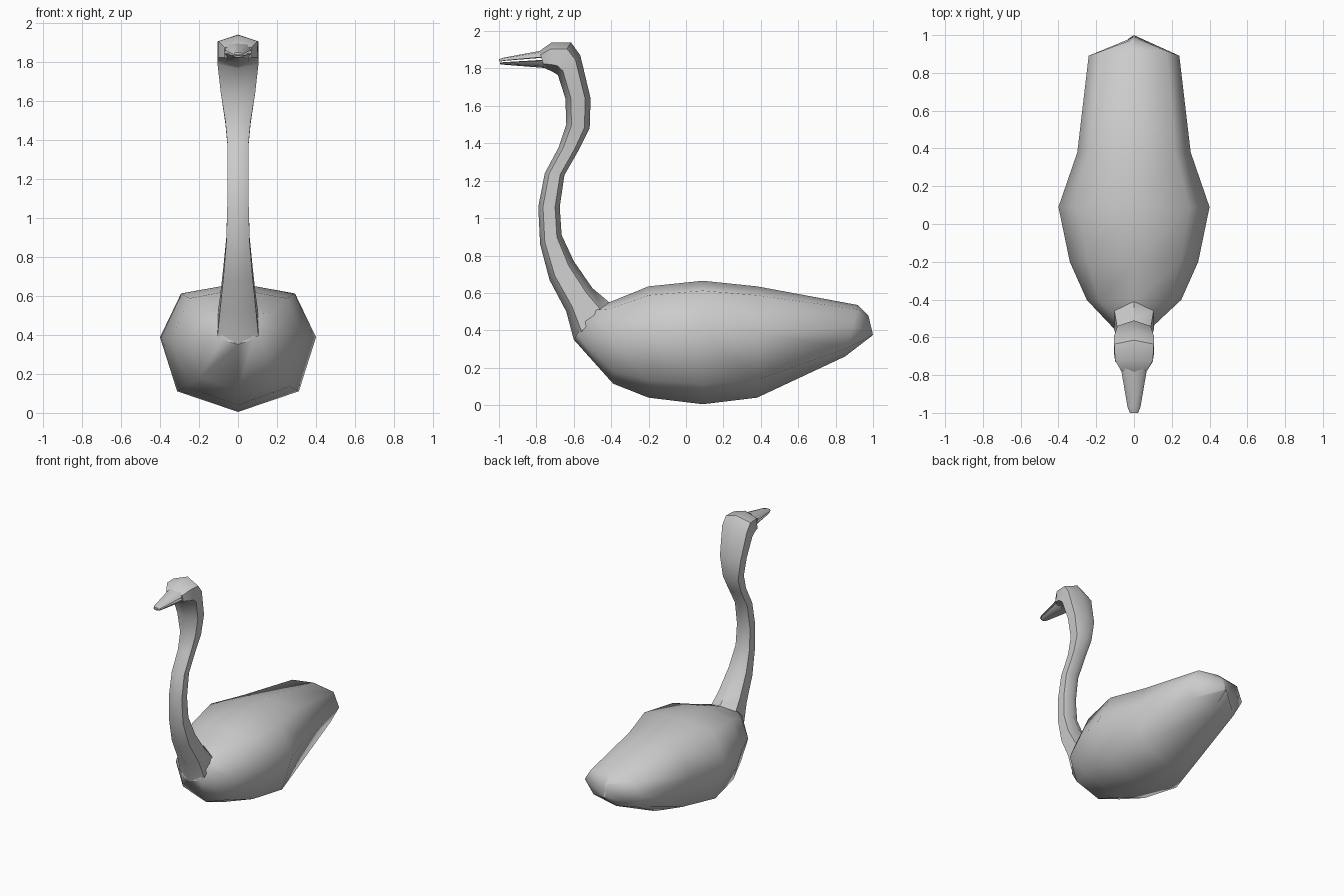
import bpy, bmesh, math


def loft(name, stations, profile, angle=45):
    """Skin rings; station = (y0, z0, y1, z1, half_width), profile = (x factor, t) half outline."""
    bm = bmesh.new()
    full = profile + [(-x, t) for x, t in reversed(profile) if x > 0]
    rings = []
    for y0, z0, y1, z1, w in stations:
        rings.append([bm.verts.new((x * w, y0 + (y1 - y0) * t, z0 + (z1 - z0) * t))
                      for x, t in full])
    n = len(full)
    for a, b in zip(rings, rings[1:]):
        for i in range(n):
            j = (i + 1) % n
            bm.faces.new((a[i], a[j], b[j], b[i]))
    bm.faces.new(rings[0])
    bm.faces.new(rings[-1][::-1])
    bmesh.ops.recalc_face_normals(bm, faces=bm.faces[:])
    me = bpy.data.meshes.new(name)
    bm.to_mesh(me)
    bm.free()
    ob = bpy.data.objects.new(name, me)
    bpy.context.collection.objects.link(ob)
    bpy.ops.object.select_all(action='DESELECT')
    ob.select_set(True)
    bpy.context.view_layer.objects.active = ob
    bpy.ops.object.shade_smooth_by_angle(angle=math.radians(angle))
    return ob


# Body: eight-sided rings from breast to tail wedge (top point, then bottom point)
loft("body", [
    (-0.50, 0.52, -0.60, 0.35, 0.10),
    (-0.41, 0.55, -0.39, 0.115, 0.25),
    (-0.20, 0.635, -0.20, 0.04, 0.34),
    (0.09, 0.665, 0.09, 0.005, 0.40),
    (0.38, 0.635, 0.38, 0.04, 0.30),
    (0.92, 0.535, 0.85, 0.26, 0.24),
    (0.975, 0.48, 1.00, 0.375, 0.01),
], [(0, 0), (0.73, 0.08), (1, 0.42), (0.78, 0.84), (0, 1)], 60)

# Neck and head: six-sided rings along the S curve (front/throat point, then back/crown point)
hexagon = [(0, 0), (1, 0.22), (1, 0.78), (0, 1)]
loft("neck_and_head", [
    (-0.60, 0.35, -0.41, 0.55, 0.105),
    (-0.64, 0.50, -0.50, 0.625, 0.092),
    (-0.73, 0.67, -0.60, 0.77, 0.075),
    (-0.78, 0.86, -0.665, 0.91, 0.060),
    (-0.79, 1.06, -0.675, 1.06, 0.055),
    (-0.755, 1.24, -0.65, 1.23, 0.053),
    (-0.68, 1.38, -0.57, 1.37, 0.054),
    (-0.64, 1.50, -0.515, 1.48, 0.065),
    (-0.645, 1.64, -0.51, 1.64, 0.088),
    (-0.685, 1.765, -0.565, 1.87, 0.105),
    (-0.71, 1.78, -0.615, 1.94, 0.105),
    (-0.73, 1.79, -0.72, 1.938, 0.100),
    (-0.757, 1.803, -0.784, 1.893, 0.068),
], hexagon, 50)

# Slightly open beak: two tapered halves
beak = [(0, 0), (1, 0.1), (0.7, 0.8), (0, 1)]
loft("upper_beak", [
    (-0.72, 1.852, -0.72, 1.91, 0.080),
    (-0.785, 1.856, -0.785, 1.893, 0.066),
    (-0.97, 1.841, -0.97, 1.859, 0.034),
    (-1.00, 1.836, -1.00, 1.849, 0.022),
], beak)
loft("lower_beak", [
    (-0.72, 1.848, -0.72, 1.795, 0.078),
    (-0.77, 1.846, -0.77, 1.804, 0.066),
    (-0.97, 1.834, -0.97, 1.820, 0.032),
    (-0.995, 1.832, -0.995, 1.823, 0.020),
], beak)
